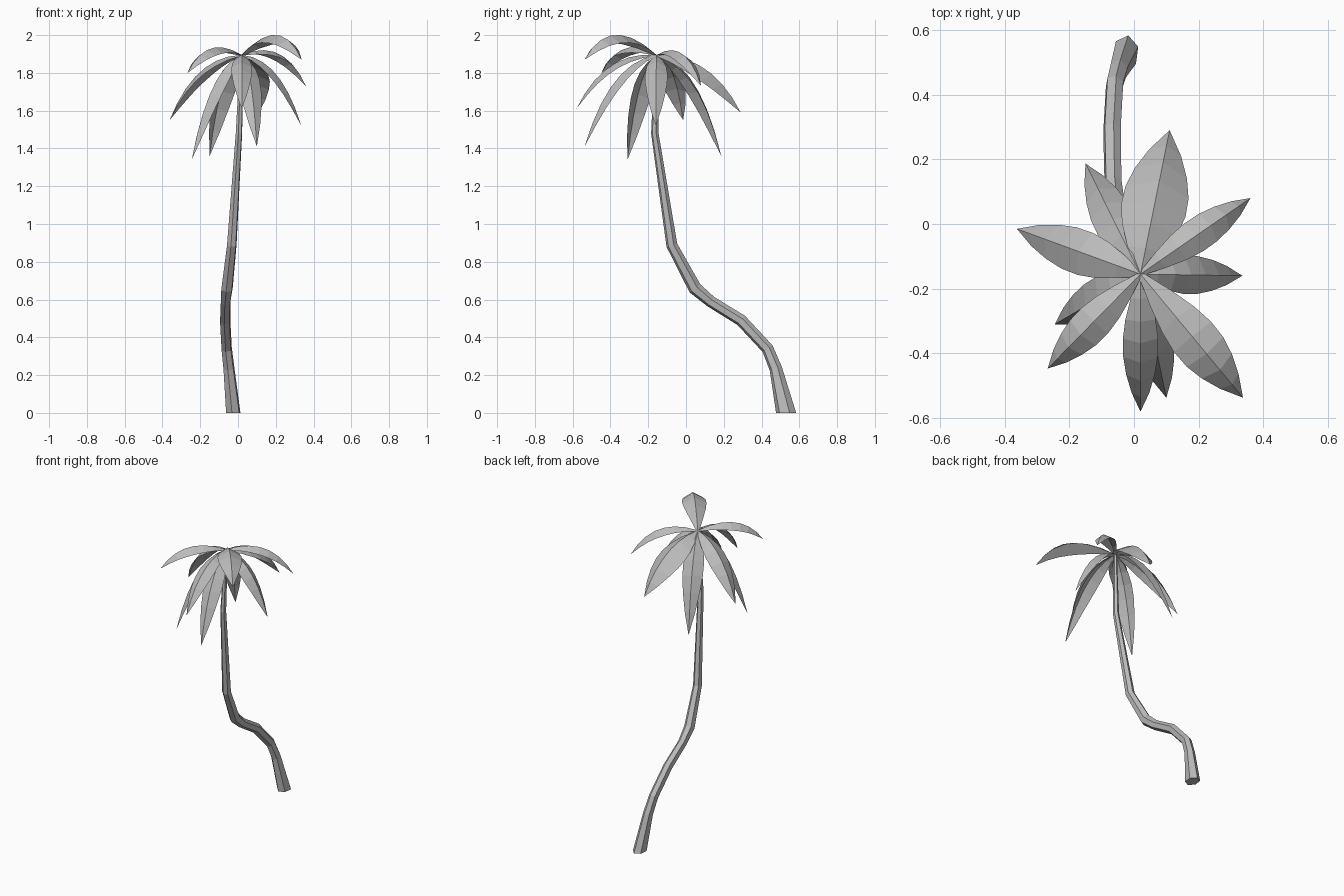
import bpy, bmesh, math
from mathutils import Vector

if "Cube" in bpy.data.objects:
    bpy.data.objects.remove(bpy.data.objects["Cube"])

grey = bpy.data.materials.new("plain grey")
grey.diffuse_color = (0.5, 0.5, 0.5, 1)
grey.use_nodes = True
grey.node_tree.nodes["Principled BSDF"].inputs["Base Color"].default_value = grey.diffuse_color


def finish(name, bm):
    me = bpy.data.meshes.new(name)
    bm.to_mesh(me)
    bm.free()
    me.materials.append(grey)
    ob = bpy.data.objects.new(name, me)
    bpy.context.collection.objects.link(ob)
    return ob


# Trunk: six-sided tube swept along a bent path (x, y, z, radius)
path = [(-.025, .53, 0, .045), (-.048, .475, .235, .034), (-.06, .432, .34, .032),
        (-.068, .292, .49, .032), (-.065, .13, .59, .031), (-.058, .047, .66, .036),
        (-.033, -.075, .888, .030), (.005, -.165, 1.48, .020), (.02, -.155, 1.89, .011)]
pts = [Vector(p[:3]) for p in path]
bm = bmesh.new()
rings = []
for i, c in enumerate(pts):
    if i == 0:
        t = Vector((0, 0, 1))
    elif i == len(pts) - 1:
        t = (c - pts[i - 1]).normalized()
    else:
        t = ((c - pts[i - 1]).normalized() + (pts[i + 1] - c).normalized()).normalized()
    u = Vector((1, 0, 0))
    u = (u - t * u.dot(t)).normalized()
    v = t.cross(u)
    r = path[i][3]
    ring = []
    for k in range(6):
        a = math.tau * k / 6 + 0.35
        stretch = 1.2 if i == 0 else 1.0
        ring.append(bm.verts.new(c + r * (u * math.cos(a) * 0.9 + v * math.sin(a) * stretch)))
    rings.append(ring)
for a, b in zip(rings, rings[1:]):
    for k in range(6):
        n = (k + 1) % 6
        bm.faces.new((a[k], a[n], b[n], b[k]))
bm.faces.new(rings[0][::-1])
bm.faces.new(rings[-1])
finish("trunk", bm)

# Fronds: folded leaves arching from the crown (tip x, y, z, arch height, width)
fronds = [(.11, .29, 1.59, 1.90, .205), (.36, .08, 1.73, 1.99, .105),
          (.335, -.16, 1.52, 1.88, .12), (.337, -.537, 1.87, 2.12, .15),
          (.10, -.537, 1.41, 1.86, .12), (.02, -.58, 1.61, 1.92, .11),
          (-.267, -.447, 1.80, 2.01, .115), (-.245, -.31, 1.34, 1.83, .125),
          (-.362, -.015, 1.55, 1.89, .14), (-.15, .187, 1.36, 1.86, .13)]
crown = Vector((.02, -.155, 1.895))
SEG = 7


def frond(i, x, y, z, arch, width):
    tip = Vector((x, y, z))
    ctrl = crown.lerp(tip, 0.65)
    ctrl.z = arch
    out = Vector((x - crown.x, y - crown.y, 0)).normalized()
    side = Vector((-out.y, out.x, 0))
    bm = bmesh.new()
    rows = []
    for s in range(SEG + 1):
        t = s / SEG
        c = crown * (1 - t) ** 2 + ctrl * 2 * t * (1 - t) + tip * t * t
        tan = ((ctrl - crown) * (1 - t) + (tip - ctrl) * t).normalized()
        up = tan.cross(side)
        if s == SEG:
            rows.append([bm.verts.new(c)])
            continue
        w = width / 2 * max(0.12, math.sin(math.pi * t ** 0.95) ** 0.8)
        rows.append([bm.verts.new(c + side * w - up * w * 0.55),
                     bm.verts.new(c),
                     bm.verts.new(c - side * w - up * w * 0.55)])
    for a, b in zip(rows, rows[1:]):
        for k in range(2):
            if len(b) == 3:
                bm.faces.new((a[k], a[k + 1], b[k + 1], b[k]))
            else:
                bm.faces.new((a[k], a[k + 1], b[0]))
    bmesh.ops.recalc_face_normals(bm, faces=bm.faces)
    bm.normal_update()
    if sum(f.normal.z for f in bm.faces) < 0:
        bmesh.ops.reverse_faces(bm, faces=bm.faces)
    finish(f"frond_{i}", bm)


for i, f in enumerate(fronds, 1):
    frond(i, *f)
